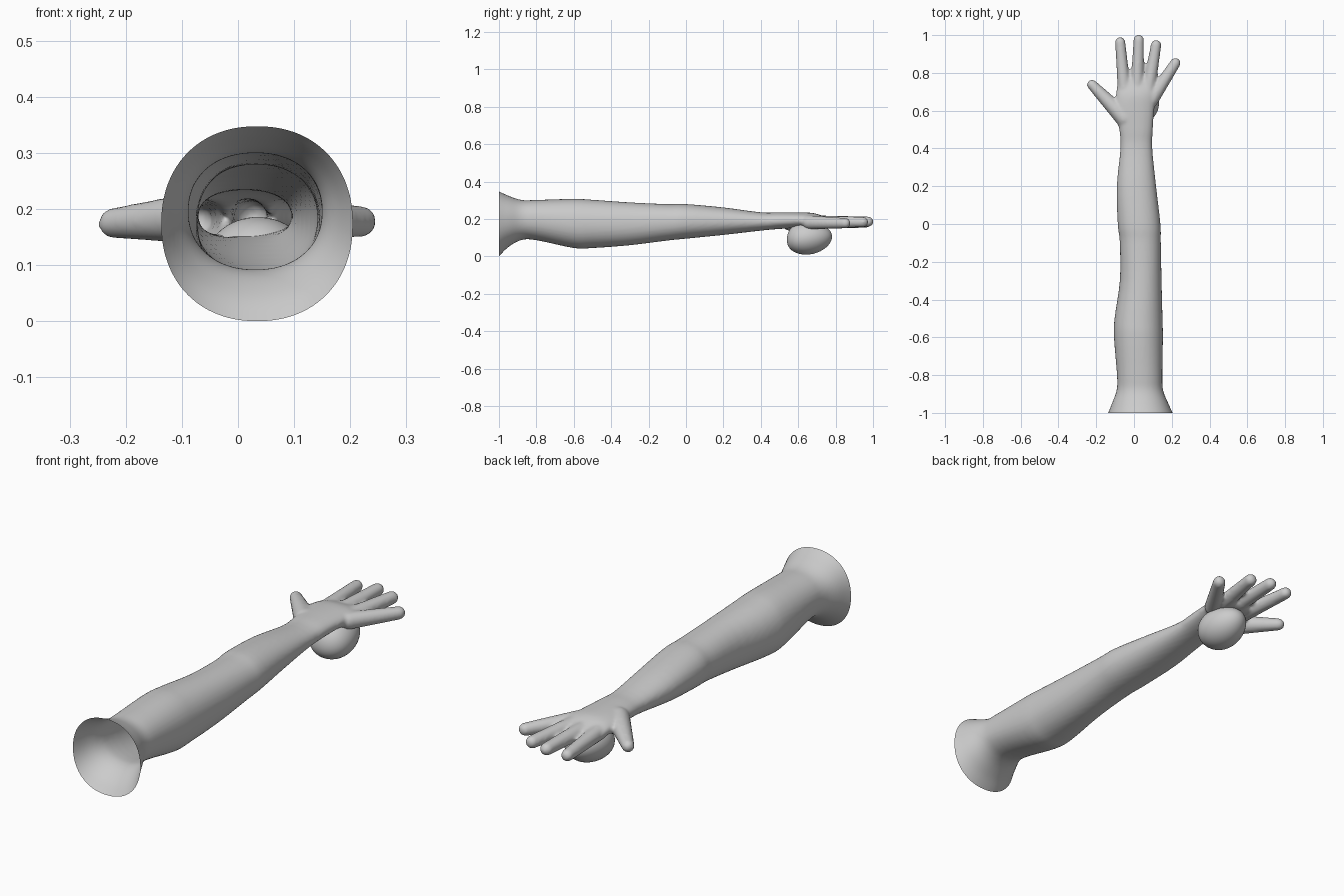
import bpy, bmesh, math
from mathutils import Vector

if "Cube" in bpy.data.objects:
    bpy.data.objects.remove(bpy.data.objects["Cube"])

skin = bpy.data.materials.new("plain grey")
skin.diffuse_color = (0.6, 0.6, 0.6, 1)
skin.use_nodes = True
skin.node_tree.nodes["Principled BSDF"].inputs["Base Color"].default_value = skin.diffuse_color

# arm and palm stations: y, left x, right x, bottom z, top z
STATIONS = [
    (-1.05, -.160, .230, -.055, .372), (-1.0, -.137, .205, .0, .348), (-.95, -.117, .182, .05, .325),
    (-.88, -.092, .154, .088, .302), (-.8, -.090, .150, .087, .302),
    (-.6, -.106, .153, .045, .308), (-.5, -.103, .151, .045, .303),
    (-.3, -.075, .146, .060, .289), (-.1, -.075, .142, .085, .280),
    (.0, -.086, .140, .095, .280), (.2, -.091, .117, .115, .262),
    (.4, -.072, .097, .138, .236), (.5, -.078, .100, .147, .236),
    (.6, -.098, .107, .152, .236), (.68, -.096, .118, .150, .232),
    (.74, -.088, .134, .149, .214), (.775, -.075, .125, .155, .203)]


def spline(pts, t):
    """Smooth curve through the stations."""
    i = min(int(t), len(pts) - 2)
    u = t - i
    p = [Vector(pts[max(0, min(len(pts) - 1, i + k))]) for k in (-1, 0, 1, 2)]
    return (p[1] * 2 + (p[2] - p[0]) * u + (p[0] * 2 - p[1] * 5 + p[2] * 4 - p[3]) * u * u
            + (p[1] * 3 - p[0] - p[2] * 3 + p[3]) * u ** 3) / 2


def add_loft(bm, pts, sides=48, steps=4):
    rings = []
    for k in range((len(pts) - 1) * steps + 1):
        y, x0, x1, z0, z1 = spline([tuple(p) for p in pts], k / steps)
        ring = []
        for j in range(sides):
            a = math.tau * j / sides
            c, s = math.cos(a), math.sin(a)
            e = 0.92
            ring.append(bm.verts.new((
                (x0 + x1) / 2 + (x1 - x0) / 2 * math.copysign(abs(c) ** e, c), y,
                (z0 + z1) / 2 + (z1 - z0) / 2 * math.copysign(abs(s) ** e, s))))
        rings.append(ring)
    for a, b in zip(rings, rings[1:]):
        for j in range(sides):
            n = (j + 1) % sides
            bm.faces.new((a[j], a[n], b[n], b[j]))
    bm.faces.new(rings[0][::-1])
    bm.faces.new(rings[-1])


def add_finger(bm, a, b, ra, rb):
    """Tapered capsule from a to b."""
    a, b = Vector(a), Vector(b)
    q = (b - a).to_track_quat('Z', 'Y')
    for v in bmesh.ops.create_uvsphere(bm, u_segments=24, v_segments=15, radius=1)['verts']:
        p = q @ v.co
        v.co = b + p * rb if v.co.z > 0 else a + p * ra


bm = bmesh.new()
add_loft(bm, STATIONS)
# fingers, then thumb
add_finger(bm, (-.050, .70, .182), (-.073, .963, .180), .036, .027)
add_finger(bm, (.016, .70, .184), (.025, .974, .186), .036, .028)
add_finger(bm, (.075, .70, .184), (.117, .947, .184), .036, .028)
add_finger(bm, (.095, .66, .182), (.219, .852, .178), .038, .028)
add_finger(bm, (-.050, .56, .186), (-.222, .737, .175), .050, .027)
bmesh.ops.recalc_face_normals(bm, faces=bm.faces)
mesh = bpy.data.meshes.new("arm")
bm.to_mesh(mesh)
arm = bpy.data.objects.new("arm_and_hand", mesh)
bpy.context.collection.objects.link(arm)

# fuse the parts into one smooth skin
rm = arm.modifiers.new("fuse", 'REMESH')
rm.mode = 'VOXEL'
rm.voxel_size = 0.008
sm = arm.modifiers.new("soften", 'SMOOTH')
sm.factor = 0.5
sm.iterations = 6
fused = bpy.data.meshes.new_from_object(arm.evaluated_get(bpy.context.evaluated_depsgraph_get()))
arm.modifiers.clear()

# cut the shoulder end open
bm.clear()
bm.from_mesh(fused)
bmesh.ops.bisect_plane(bm, geom=bm.verts[:] + bm.edges[:] + bm.faces[:], plane_co=(0, -1, 0),
                       plane_no=(0, -1, 0), clear_outer=True)
for f in bm.faces:
    f.smooth = True
bm.to_mesh(fused)
arm.data = fused

# egg-shaped ball under the palm
bm.clear()
bmesh.ops.create_uvsphere(bm, u_segments=48, v_segments=32, radius=1)
for v in bm.verts:
    x, y, z = v.co
    v.co = (.035 + .097 * x, .66 + .121 * y - .018 * (1 - y * y), .098 + .088 * z + .008 * y * (1 - z * z))
for f in bm.faces:
    f.smooth = True
mesh = bpy.data.meshes.new("ball")
bm.to_mesh(mesh)
bm.free()
ball = bpy.data.objects.new("ball", mesh)
bpy.context.collection.objects.link(ball)

for ob in (arm, ball):
    ob.data.materials.clear()
    ob.data.materials.append(skin)
